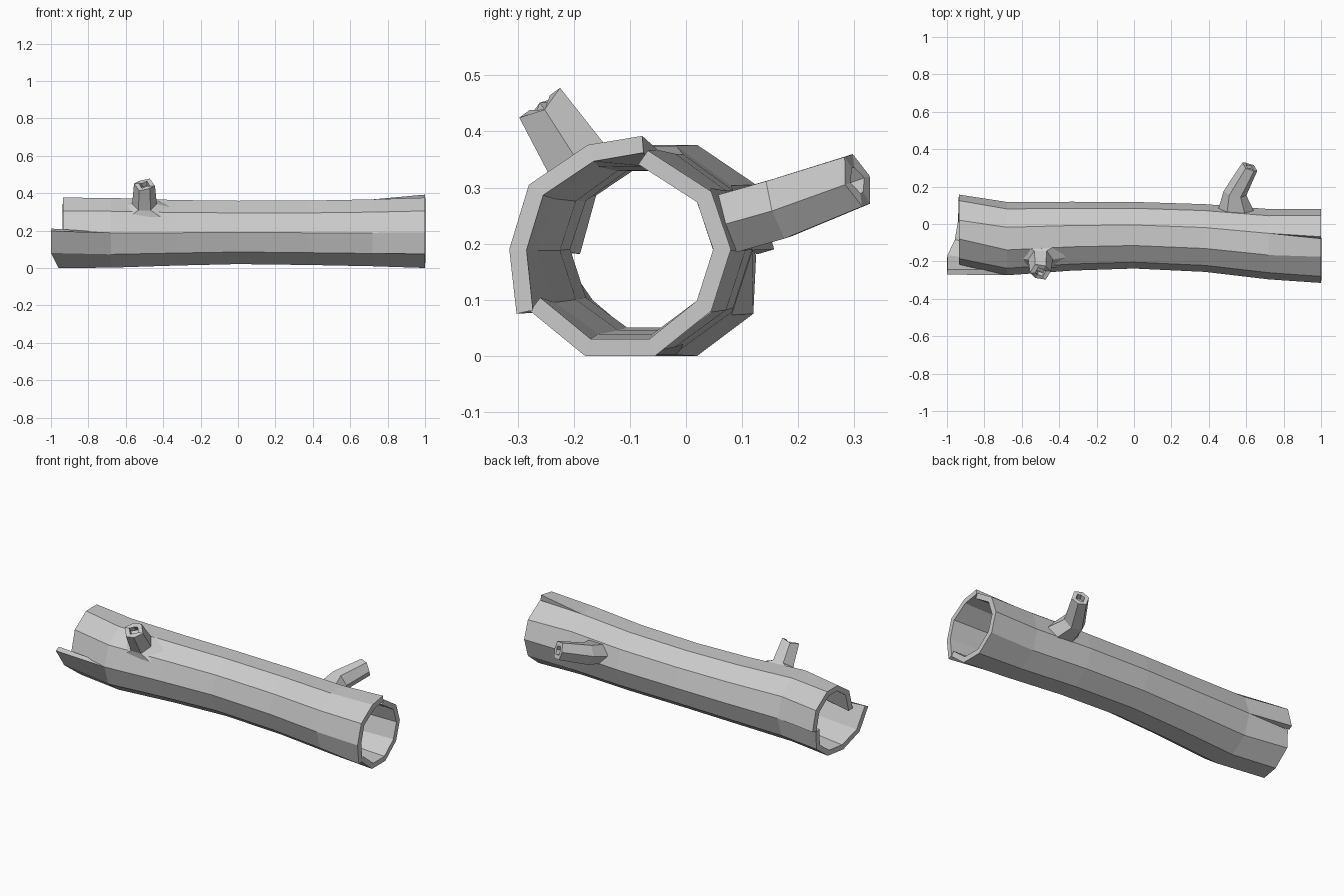
import bpy, bmesh, math
from mathutils import Vector

cube = bpy.data.objects.get("Cube")
if cube:
    bpy.data.objects.remove(cube, do_unlink=True)

bark = bpy.data.materials.new("pale_grey_wood")
bark.use_nodes = True
GREY = (0.6, 0.6, 0.6, 1)
bark.diffuse_color = GREY
bark.node_tree.nodes["Principled BSDF"].inputs["Base Color"].default_value = GREY

SIDES = 10


def finish(bm, name):
    mesh = bpy.data.meshes.new(name)
    bm.to_mesh(mesh)
    bm.free()
    mesh.materials.append(bark)
    obj = bpy.data.objects.new(name, mesh)
    bpy.context.scene.collection.objects.link(obj)
    return obj


def skin(bm, low, high):
    """Quads between two rows of vertices, facing outwards."""
    for a, b, c, d in zip(low, low[1:], high[1:], high):
        bm.faces.new((a, b, c, d))


# Hollow trunk: ten-sided rings along x as (x, y centre, z centre, radius)
rings = [(-0.68, -0.078, 0.188, 0.196), (-0.33, -0.065, 0.188, 0.184),
         (0, -0.06, 0.19, 0.178), (0.38, -0.075, 0.188, 0.181),
         (0.72, -0.108, 0.188, 0.188)]
bm = bmesh.new()
rows = []
for x, y, z, r in rings:
    row = []
    for k in range(SIDES):
        a = math.tau * k / SIDES
        row.append(bm.verts.new((x, y + r * math.cos(a), z + r * math.sin(a))))
    rows.append(row + row[:1])
for low, high in zip(rows, rows[1:]):
    skin(bm, low, high)

# Split ends: each half is an open strip that starts at a given side
upper_left_end = [(-0.935, 0.157, 0.19), (-0.935, 0.125, 0.305), (-0.935, 0.02, 0.376),
                  (-0.935, -0.08, 0.376), (-0.935, -0.185, 0.305), (-0.935, -0.217, 0.19)]
lower_left_end = [(-1, -0.27, 0.197), (-1, -0.19, 0.08), (-0.96, -0.095, 0),
                  (-0.94, 0.02, 0), (-0.935, 0.12, 0.075), (-0.935, 0.125, 0.18)]
front_right_end = [(1, -0.078, 0.392), (1, -0.175, 0.376), (1, -0.28, 0.305),
                   (1, -0.315, 0.19), (1, -0.302, 0.075)]
back_right_end = [(1, -0.278, 0.08), (1, -0.18, 0), (1, -0.055, 0), (1, 0.045, 0.08),
                  (1, 0.08, 0.19), (1, 0.045, 0.293), (1, -0.068, 0.366)]


def split_end(points, start, row, at_max):
    tips = [bm.verts.new(p) for p in points]
    base = [row[(start + i) % SIDES] for i in range(len(points))]
    skin(bm, base, tips) if at_max else skin(bm, tips, base)


split_end(upper_left_end, 0, rows[0], False)
split_end(lower_left_end, 5, rows[0], False)
split_end(front_right_end, 2, rows[-1], True)
split_end(back_right_end, 6, rows[-1], True)
trunk = finish(bm, "hollow_trunk")
wall = trunk.modifiers.new("wall", 'SOLIDIFY')
wall.thickness = 0.03
wall.offset = -1
wall.use_even_offset = True


# Broken branch stubs: six-sided tubes with a flared foot and a hollow tip
def stub(name, sections, jag):
    bm = bmesh.new()
    rows = []
    for centre, axis, ru, rv in sections:
        axis = Vector(axis).normalized()
        u = Vector((1, 0, 0))
        u = (u - axis * u.dot(axis)).normalized()
        v = axis.cross(u)
        is_tip = len(rows) >= len(sections) - 2
        row = []
        for k in range(6):
            a = math.tau * k / 6
            p = Vector(centre) + u * ru * math.cos(a) + v * rv * math.sin(a)
            if is_tip and k % 2:
                p += axis * jag
            row.append(bm.verts.new(p))
        rows.append(row + row[:1])
    # recessed floor inside the tip
    floor = [bm.verts.new(p.co - axis * 0.03) for p in rows[-1][:6]]
    rows.append(floor + floor[:1])
    for low, high in zip(rows, rows[1:]):
        skin(bm, low, high)
    bm.faces.new(floor)
    bmesh.ops.recalc_face_normals(bm, faces=bm.faces)
    finish(bm, name)


lean = (0, -0.59, 0.81)
front_tip = (-0.5, -0.252, 0.439)
stub("front_branch_stub", [((-0.5, -0.172, 0.316), lean, 0.17, 0.085),
                           ((-0.5, -0.19, 0.342), lean, 0.066, 0.066),
                           (front_tip, lean, 0.056, 0.052),
                           (front_tip, lean, 0.028, 0.026)], 0.015)

back_tip = (0.618, 0.303, 0.312)
out = (0.45, 0.85, 0.3)
stub("back_branch_stub", [((0.545, 0.06, 0.232), (0, 0.95, 0.3), 0.1, 0.062),
                          ((0.54, 0.165, 0.262), (0.2, 0.93, 0.3), 0.062, 0.062),
                          (back_tip, out, 0.046, 0.054),
                          (back_tip, out, 0.023, 0.027)], 0.006)
